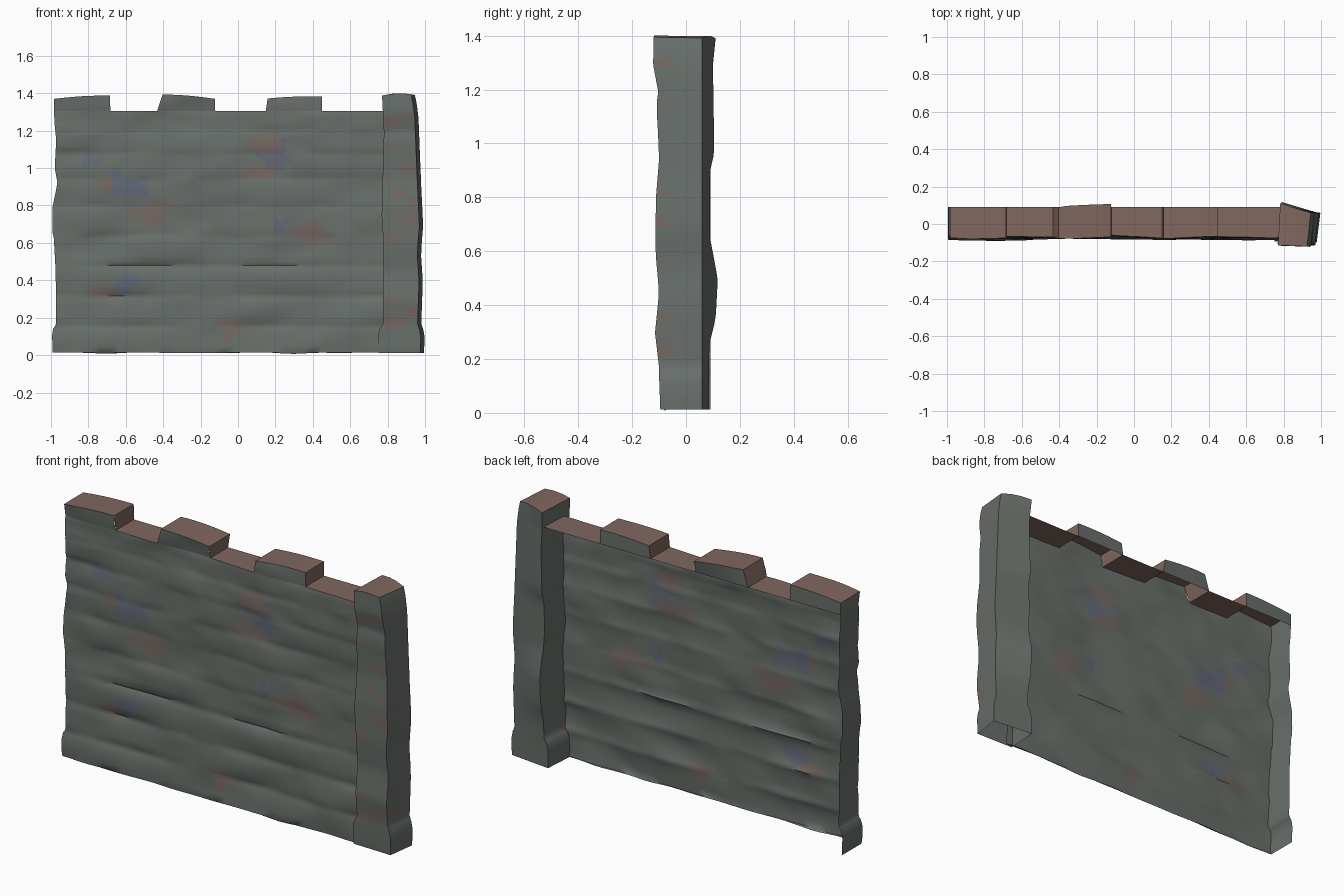
import bpy, bmesh, math
from mathutils import Vector, noise

if "Cube" in bpy.data.objects:
    bpy.data.objects.remove(bpy.data.objects["Cube"])


def material(name, rgb):
    m = bpy.data.materials.new(name)
    m.diffuse_color = (*rgb, 1)
    m.use_nodes = True
    m.node_tree.nodes["Principled BSDF"].inputs["Base Color"].default_value = m.diffuse_color
    return m


MATS = [material("stone", (0.14, 0.16, 0.145)), material("cap", (0.22, 0.135, 0.115)),
        material("red_tint", (0.175, 0.14, 0.125)), material("blue_tint", (0.125, 0.14, 0.185))]
WALL_TOP, BACK = 1.305, 0.09
SEAMS = [0.0, 0.155, 0.315, 0.48, 0.64, 0.80, 0.94, 1.08, 1.2, 1.305, 1.42]
# centre x, centre z, radius, material of the stained areas
STAINS = [(-.6, .9, .1, 3), (-.7, .92, .06, 2), (-.45, .75, .1, 2), (.17, 1.08, .1, 3),
          (.1, .97, .07, 2), (.12, 1.14, .08, 2), (.4, .65, .1, 2), (.22, .7, .05, 3),
          (-.72, .32, .07, 2), (-.6, .4, .07, 3), (-.05, .15, .08, 2), (-.8, 1.05, .06, 3)]


def lerp_table(table, t):
    for (a, va), (b, vb) in zip(table, table[1:]):
        if t <= b:
            return va + (vb - va) * max(0, (t - a) / (b - a))
    return table[-1][1]


def steps(a, b, size):
    n = max(1, round((b - a) / size))
    return [a + (b - a) * i / n for i in range(n + 1)]


def bulge(z):
    """0 at the seams between courses, 1 in the middle of a course"""
    for a, b in zip(SEAMS, SEAMS[1:]):
        if z <= b:
            return math.sqrt(max(0, math.sin(math.pi * (z - a) / (b - a))))
    return 1


def rough(x, y, z, k=1):
    return noise.noise(Vector((x * 2.5 * k, y * 3 + 4, z * 6 * k)))


def front_y(x, z):
    depth = 0.014 if z < 0.5 else 0.005
    depth *= 0.75 + 0.9 * rough(x, 5, z * .4)
    return (-0.068 - depth * bulge(z) - 0.014 * rough(x, 0, z) - 0.007 * rough(x, 2, z, 2.6)
            - 0.008 * max(0, 1 - z / 0.3))


LEFT = [(0, -.99), (.13, -.995), (.165, -.972), (.45, -.975), (.63, -.985), (.66, -.993),
        (.79, -.992), (.92, -.965), (1.0, -.98), (1.15, -.972), (1.25, -.982), (1.4, -.985)]


def sheet(bm, point, us, vs, mat=0):
    """grid of quads, u to the right and v up when seen from outside"""
    rows = [[bm.verts.new(point(u, v)) for u in us] for v in vs]
    for r0, r1 in zip(rows, rows[1:]):
        for i in range(len(us) - 1):
            f = bm.faces.new((r0[i], r0[i + 1], r1[i + 1], r1[i]))
            f.material_index = mat


def finish(bm, name, angle=38):
    bmesh.ops.remove_doubles(bm, verts=bm.verts, dist=0.0008)
    me = bpy.data.meshes.new(name)
    bm.to_mesh(me)
    bm.free()
    ob = bpy.data.objects.new(name, me)
    for m in MATS:
        me.materials.append(m)
    bpy.context.collection.objects.link(ob)
    bpy.ops.object.select_all(action='DESELECT')
    ob.select_set(True)
    bpy.context.view_layer.objects.active = ob
    bpy.ops.object.shade_smooth_by_angle(angle=math.radians(angle))
    return ob


# wall face: open shell with no back and no underside
def wall_x(x, z):
    left = lerp_table(LEFT, z)
    return left + (x + 0.98) * (0.79 - left) / (0.79 + 0.98)


def foot(x, z):
    return z + (0.012 + 0.008 * rough(x, 7, 0, 2) if z == 0 else 0)


def wall_point(x, z):
    return Vector((wall_x(x, z), front_y(x, z), foot(x, z)))


def end_point(y, z):
    f = front_y(-0.98, z)
    return Vector((lerp_table(LEFT, z), BACK + (f - BACK) * y, foot(-0.98, z)))


levels = []
for a, b in zip(SEAMS[:-2], SEAMS[1:-1]):
    levels += [a, a + .015, a + (b - a) * .33, a + (b - a) * .67, b - .015]
levels.append(WALL_TOP)

# crenellations: x range, height at left and right, back edge, lean of the left side
MERLONS = [(-.98, -.68, 1.37, 1.388, .09, 0), (-.43, -.12, 1.394, 1.37, .107, .03),
           (.15, .45, 1.372, 1.382, .09, .01)]
GAPS = [(-.68, -.43), (-.12, .15), (.45, .79)]
xs = sorted({round(x, 4) for a, b in [m[:2] for m in MERLONS] + GAPS for x in steps(a, b, .05)})

bm = bmesh.new()
sheet(bm, wall_point, xs, levels)
sheet(bm, end_point, [0, .33, .67, 1], levels)
bmesh.ops.triangulate(bm, faces=bm.faces[:])
for f in bm.faces:
    c = f.calc_center_median()
    for sx, sz, r, m in STAINS:
        if math.hypot((c.x - sx) * .7, c.z - sz) < r * (.65 + .7 * rough(c.x, 3, c.z, 3)):
            f.material_index = m
finish(bm, "wall_face", 50)

bm = bmesh.new()
for a, b in GAPS:
    sheet(bm, lambda x, t: Vector((wall_x(x, WALL_TOP), front_y(x, WALL_TOP) * (1 - t) + BACK * t, WALL_TOP)),
          steps(a, b, .05), [0, 1], 1)
finish(bm, "wall_walk")

for i, (a, b, za, zb, back, lean) in enumerate(MERLONS):
    bm = bmesh.new()

    def top_z(x):
        t = (x - a) / (b - a)
        return za + (zb - za) * t + .005 * math.sin(math.pi * t)

    def face(x, t):
        z = WALL_TOP + (top_z(x) - WALL_TOP) * t
        return Vector((wall_x(x, z) + lean * t * (b - x) / (b - a), front_y(x, z), z))

    def rear(x, t):
        p = face(x, t)
        p.y = BACK + (back - BACK) * t * math.sqrt((x - a) / (b - a))
        return p

    def side(x):
        return lambda d, t: face(x, t).lerp(rear(x, t), d)

    cols = steps(a, b, .05)
    sheet(bm, face, cols, [0, .33, .67, 1])
    sheet(bm, lambda x, t: face(x, 1).lerp(rear(x, 1), t), cols, [0, 1], 1)
    sheet(bm, rear, cols[::-1], [0, 1])
    sheet(bm, side(b), [0, .5, 1], [0, 1], 1)
    sheet(bm, side(a), [1, .5, 0], [0, 1], 0 if i == 0 else 1)
    finish(bm, f"merlon_{i + 1}")

# corner pillar: four sided shaft, open underneath
RIGHT = [(0, .995), (.12, .997), (.17, .98), (.4, .988), (.55, .978), (.7, .99), (.9, .98),
         (1.1, .972), (1.28, .965), (1.36, .955), (1.4, .945)]
REAR = [(0, .085), (.25, .085), (.35, .11), (.5, .118), (.65, .09), (.9, .088), (.97, .105),
        (1.3, .1), (1.4, .11)]
INNER = [(0, .75), (.13, .75), (.17, .775), (.6, .778), (.75, .768), (1.2, .78), (1.4, .77)]
FRONT = [(0, -.095), (.14, -.1), (.17, -.1), (.3, -.115), (.45, -.1), (.6, -.113), (.8, -.112),
         (.95, -.1), (1.05, -.104), (1.15, -.11), (1.2, -.103), (1.3, -.122), (1.4, -.12)]


def pillar_point(u, z):
    r, l, f = (lerp_table(t, z) for t in (RIGHT, INNER, FRONT))
    ring = [(l, f + .006), (r - .02, f), (r, .06), (l + .012, lerp_table(REAR, z))]
    k = int(u) % 4
    t = u - int(u)
    p = Vector(ring[k]).lerp(Vector(ring[(k + 1) % 4]), t)
    top = 1.388 + .012 * math.sin(math.pi * min(1, max(0, (p.x - .77) / .19)))
    return Vector((p.x, p.y, max(.012, z * top / 1.4)))


bm = bmesh.new()
ring_us = [i / 3 for i in range(12)] + [4.0]
plevels = levels[:-1] + [1.305, 1.34, 1.37, 1.4]
sheet(bm, pillar_point, ring_us, plevels)
sheet(bm, lambda s, t: pillar_point(s, 1.4).lerp(pillar_point(3 - s, 1.4), t),
      [0, 1 / 3, 2 / 3, 1], [0, .5, 1], 1)
bmesh.ops.triangulate(bm, faces=bm.faces[:])
for f in bm.faces:
    c = f.calc_center_median()
    if f.material_index == 0 and c.y < -.04 and rough(c.x, c.y, c.z, 2.5) > .36:
        f.material_index = 2
finish(bm, "corner_pillar", 45)
